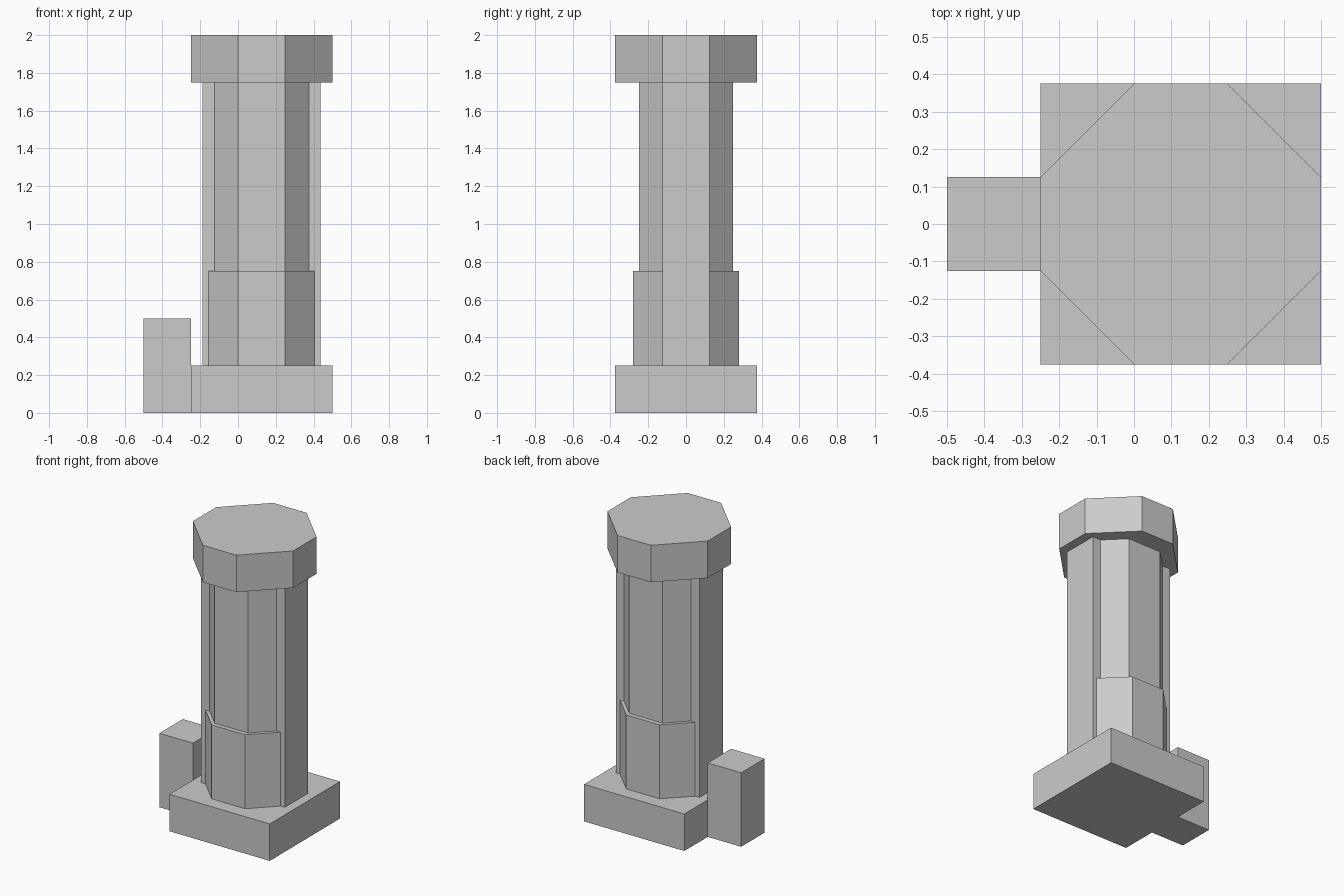
import bpy
import bmesh

cube = bpy.data.objects.get("Cube")
if cube:
    bpy.data.objects.remove(cube, do_unlink=True)

stone = bpy.data.materials.new("grey_stone")
stone.use_nodes = True
GREY = (0.6, 0.6, 0.6, 1)
stone.diffuse_color = GREY
stone.node_tree.nodes["Principled BSDF"].inputs["Base Color"].default_value = GREY

AXIS_X = 0.125   # column axis
FLAT = 0.125     # half width of every flat side


def prism(name, outline, z0, z1, x=0):
    """Extrude a closed outline from z0 up to z1."""
    bm = bmesh.new()
    face = bm.faces.new([bm.verts.new((px + x, py, z0)) for px, py in outline])
    side = bmesh.ops.extrude_face_region(bm, geom=[face])
    top = [v for v in side["geom"] if isinstance(v, bmesh.types.BMVert)]
    bmesh.ops.translate(bm, verts=top, vec=(0, 0, z1 - z0))
    bmesh.ops.recalc_face_normals(bm, faces=bm.faces)
    mesh = bpy.data.meshes.new(name)
    bm.to_mesh(mesh)
    bm.free()
    mesh.materials.append(stone)
    obj = bpy.data.objects.new(name, mesh)
    bpy.context.scene.collection.objects.link(obj)
    return obj


def rectangle(hx, hy):
    return [(-hx, -hy), (hx, -hy), (hx, hy), (-hx, hy)]


def octagon(r, f=FLAT):
    return [(-f, -r), (f, -r), (r, -f), (r, f), (f, r), (-f, r), (-r, f), (-r, -f)]


# Square plinth with a small post beside it
prism("plinth", rectangle(0.375, 0.375), 0, 0.25, AXIS_X)
prism("side_post", rectangle(0.125, FLAT), 0, 0.5, -0.375)

# Octagonal shaft, wider lower collar and the two side ribs as one slab
prism("shaft", octagon(0.25), 0.25, 1.75, AXIS_X)
prism("lower_collar", octagon(0.28125), 0.25, 0.75, AXIS_X)
prism("side_ribs", rectangle(0.3125, FLAT), 0.25, 1.75, AXIS_X)

# Overhanging cap
prism("cap", octagon(0.375), 1.75, 2, AXIS_X)
